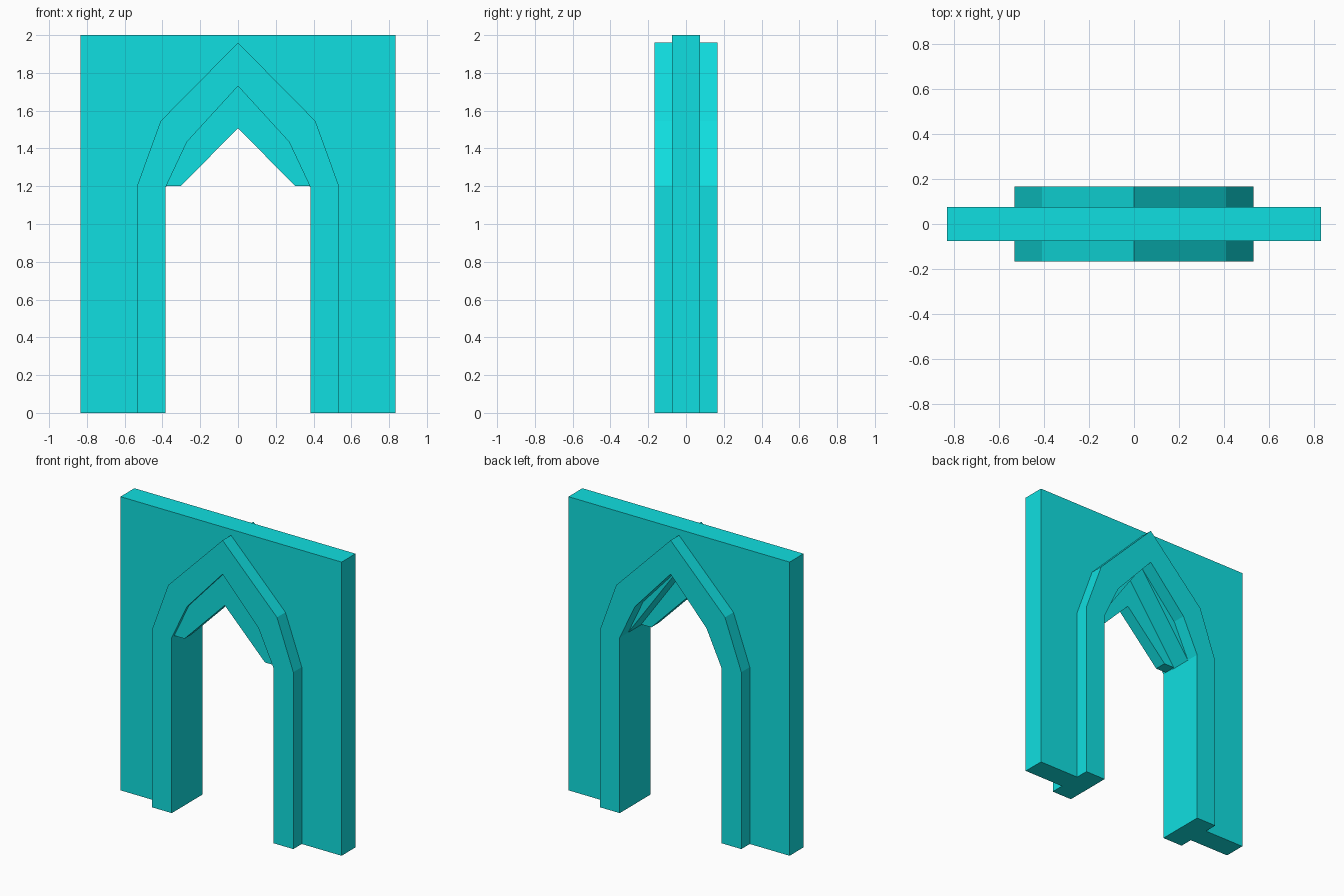
import bpy
import bmesh

if "Cube" in bpy.data.objects:
    bpy.data.objects.remove(bpy.data.objects["Cube"], do_unlink=True)

# Single flat colour
COLOUR = (0.005, 0.74, 0.75, 1.0)
teal = bpy.data.materials.new("bright_teal")
teal.use_nodes = True
teal.diffuse_color = COLOUR
teal.node_tree.nodes["Principled BSDF"].inputs["Base Color"].default_value = COLOUR


def mirrored(half):
    """Close a right-hand x/z path by adding its left-hand reflection."""
    return half + [(-x, z) for x, z in reversed(half) if x > 0]


def arch_band(outer, inner):
    """Outline between two mirrored paths that run from foot to crown."""
    return mirrored(outer) + mirrored(inner)[::-1]


def slab(name, outline, front, back):
    """Extrude an x/z outline from y = front to y = back."""
    bm = bmesh.new()
    face = bm.faces.new([bm.verts.new((x, front, z)) for x, z in outline])
    new = bmesh.ops.extrude_face_region(bm, geom=[face])["geom"]
    moved = [v for v in new if isinstance(v, bmesh.types.BMVert)]
    bmesh.ops.translate(bm, verts=moved, vec=(0, back - front, 0))
    bmesh.ops.recalc_face_normals(bm, faces=bm.faces)
    mesh = bpy.data.meshes.new(name)
    bm.to_mesh(mesh)
    bm.free()
    mesh.materials.append(teal)
    obj = bpy.data.objects.new(name, mesh)
    bpy.context.collection.objects.link(obj)
    return obj


JAMB, SPRING, CROWN = 0.383, 1.195, 1.73
arch_curve = [(JAMB, SPRING), (0.27, 1.435), (0, CROWN)]

# Wall with a straight-sided pointed doorway
slab("wall",
     arch_band([(0.833, 0), (0.833, 2.0), (0, 2.0)],
               [(JAMB, 0), (JAMB, SPRING), (0, CROWN)]),
     -0.075, 0.075)

# Thick pointed surround standing proud on both faces
slab("arch_surround",
     arch_band([(0.533, 0), (0.533, 1.205), (0.41, 1.545), (0, 1.96)],
               [(JAMB, 0)] + arch_curve),
     -0.166, 0.166)

# Thin gable panel filling the head of the arch near the front
slab("arch_panel",
     arch_band([(JAMB, 1.2), (0.27, 1.435), (0, CROWN)],
               [(0.303, 1.2), (0, 1.508)]),
     -0.142, -0.06)
